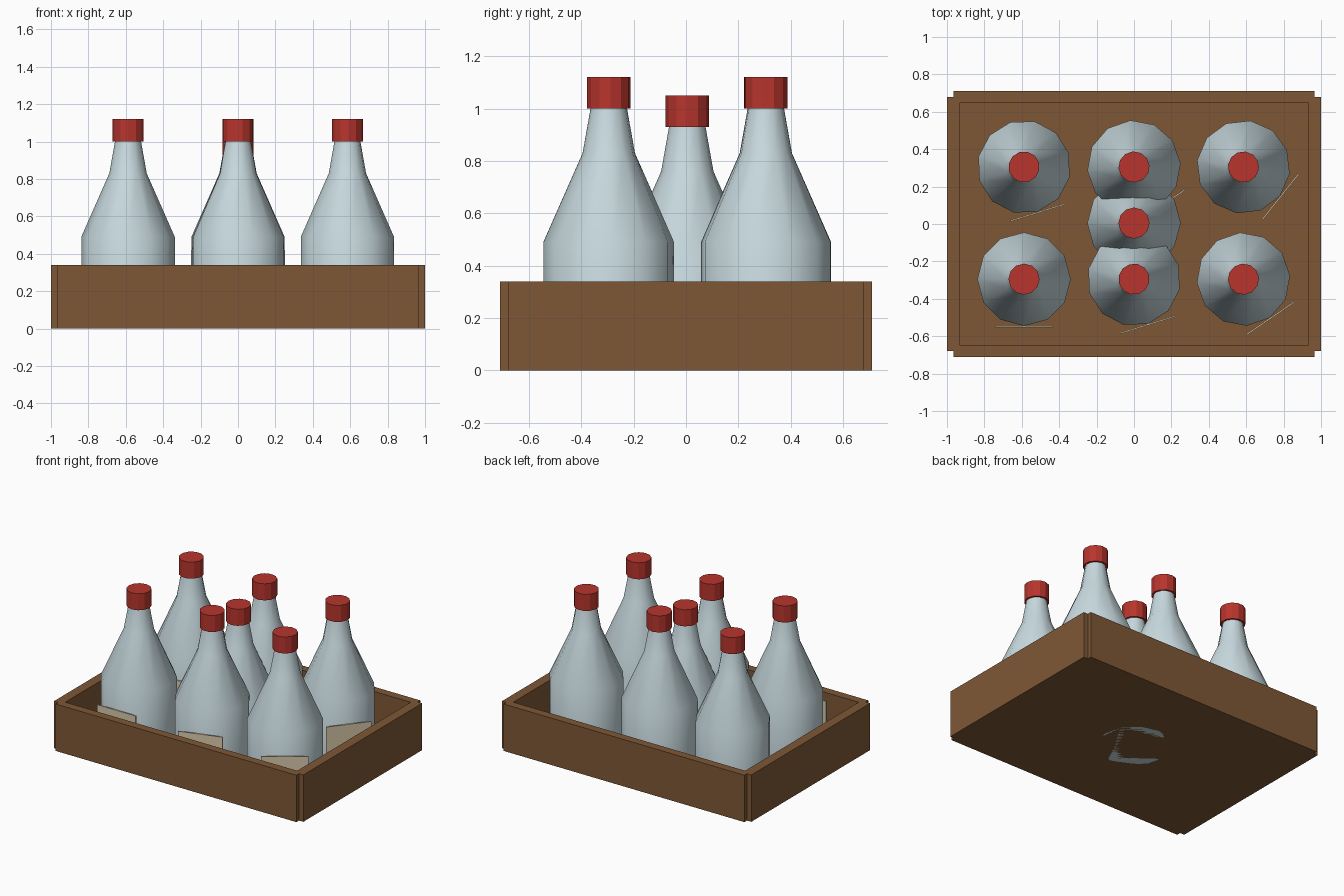
import bpy, bmesh, math
from mathutils import Matrix

if "Cube" in bpy.data.objects:
    bpy.data.objects.remove(bpy.data.objects["Cube"])


def material(name, rgb):
    m = bpy.data.materials.new(name)
    m.diffuse_color = (*rgb, 1)
    m.use_nodes = True
    m.node_tree.nodes["Principled BSDF"].inputs["Base Color"].default_value = m.diffuse_color
    return m


WOOD = material("brown wood", (0.21, 0.097, 0.036))
GLASS = material("pale blue glass", (0.58, 0.70, 0.74))
RED = material("red cap", (0.48, 0.035, 0.026))
PAPER = material("cream label", (0.68, 0.58, 0.40))


def finish(name, bm, mat, matrix=Matrix()):
    bmesh.ops.recalc_face_normals(bm, faces=bm.faces)
    me = bpy.data.meshes.new(name)
    bm.to_mesh(me)
    bm.free()
    me.materials.append(mat)
    ob = bpy.data.objects.new(name, me)
    ob.matrix_world = matrix
    bpy.context.collection.objects.link(ob)
    return ob


def box(name, centre, size, mat, matrix=Matrix()):
    bm = bmesh.new()
    bmesh.ops.create_cube(bm, size=1, matrix=Matrix.Translation(centre) @ Matrix.Diagonal((*size, 1)))
    return finish(name, bm, mat, matrix)


def turned(name, profile, mat, matrix, sides=12):
    """Closed solid of revolution from (radius, height) points."""
    bm = bmesh.new()
    rings = [[bm.verts.new((r * math.cos(2 * math.pi * k / sides),
                            r * math.sin(2 * math.pi * k / sides), z))
              for k in range(sides)] for r, z in profile]
    for a, b in zip(rings, rings[1:]):
        for k in range(sides):
            n = (k + 1) % sides
            bm.faces.new((a[k], a[n], b[n], b[k]))
    bm.faces.new(rings[0])
    bm.faces.new(rings[-1])
    return finish(name, bm, mat, matrix)


# Crate: floor and four boards, corners notched
box("crate_floor", (0, 0, 0.035), (1.93, 1.36, 0.07), WOOD)
for s, n in ((-1, "front"), (1, "back")):
    box("crate_board_" + n, (0, s * 0.68, 0.17), (1.93, 0.06, 0.34), WOOD)
for s, n in ((-1, "left"), (1, "right")):
    box("crate_board_" + n, (s * 0.965, 0, 0.17), (0.07, 1.36, 0.34), WOOD)


# Bottle with cap and paper label
def bottle(tag, x, y, z, angle):
    m = Matrix.Translation((x, y, z)) @ Matrix.Rotation(angle, 4, 'Z')
    body = turned("bottle_" + tag, [(0.25, 0), (0.25, 0.42), (0.1, 0.76), (0.068, 0.94)], GLASS, m)
    for p in body.data.polygons:
        p.use_smooth = len(p.vertices) == 4
    # keep the base rim sharp
    for e in body.data.edges:
        if all(body.data.vertices[v].co.z < 0.01 for v in e.vertices):
            e.use_edge_sharp = True
    turned("cap_" + tag, [(0.083, 0.93), (0.083, 1.05)], RED, m)
    box("label_" + tag, (0, -0.254, 0.165), (0.31, 0.008, 0.2), PAPER, m)


# Two rows of three, each turned a little more, plus one in the middle
for j, y in enumerate((-0.295, 0.305)):
    for i, x in enumerate((-0.588, 0, 0.585)):
        bottle(f"{j + 1}_{i + 1}", x, y, 0.07, 0.3 * (i + j))
bottle("middle", 0, 0.005, 0, 0)
